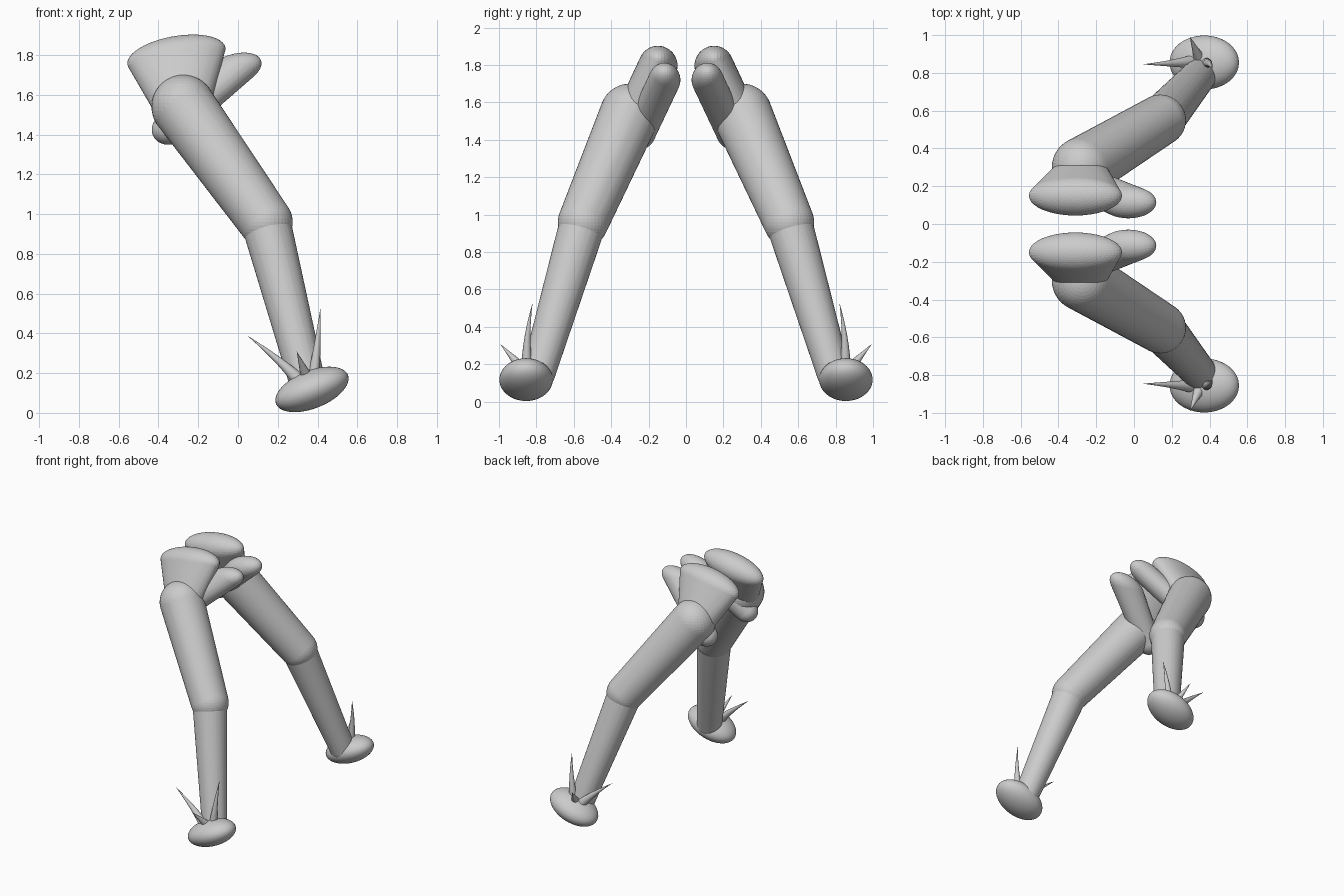
import bpy
import bmesh
from math import radians
from mathutils import Matrix, Vector

cube = bpy.data.objects.get("Cube")
if cube:
    bpy.data.objects.remove(cube, do_unlink=True)

# Single plain grey
grey = bpy.data.materials.new("plain_grey")
grey.use_nodes = True
grey.diffuse_color = (0.6, 0.6, 0.6, 1)
grey.node_tree.nodes["Principled BSDF"].inputs["Base Color"].default_value = (0.6, 0.6, 0.6, 1)


def finish(name, bm, side):
    """Turn a front-limb mesh into an object; side -1 mirrors it to the back."""
    if side < 0:
        bmesh.ops.scale(bm, vec=(1, -1, 1), verts=bm.verts)
    bmesh.ops.recalc_face_normals(bm, faces=bm.faces)
    mesh = bpy.data.meshes.new(name)
    bm.to_mesh(mesh)
    bm.free()
    mesh.materials.append(grey)
    obj = bpy.data.objects.new(name, mesh)
    bpy.context.collection.objects.link(obj)
    bpy.ops.object.select_all(action="DESELECT")
    obj.select_set(True)
    bpy.context.view_layer.objects.active = obj
    bpy.ops.object.shade_smooth_by_angle(angle=radians(40))


def ball(bm, centre, radii, tilt=0):
    """Ellipsoid, tilted so that its +x end rises."""
    matrix = (Matrix.Translation(centre) @ Matrix.Rotation(radians(-tilt), 4, "Y")
              @ Matrix.Diagonal((*radii, 1)))
    bmesh.ops.create_uvsphere(bm, u_segments=40, v_segments=24, radius=1, matrix=matrix)


def hull(name, side, *balls):
    """Smooth solid stretched around the given ellipsoids."""
    bm = bmesh.new()
    for b in balls:
        ball(bm, *b)
    if len(balls) > 1:
        result = bmesh.ops.convex_hull(bm, input=bm.verts)
        inner = {v for v in result["geom_interior"] if isinstance(v, bmesh.types.BMVert)}
        inner |= {v for v in bm.verts if not v.link_faces}
        bmesh.ops.delete(bm, geom=list(inner), context="VERTS")
    finish(name, bm, side)


def spike(name, side, base, middle, tip, width):
    """Slightly curved thorn: rings along a bent path, closing to a point."""
    bm = bmesh.new()
    p0, p1, p2 = Vector(base), Vector(middle), Vector(tip)
    steps, sides = 8, 16
    rings = []
    for i in range(steps):
        t = i / steps
        pos = p0 * (1 - t) ** 2 + p1 * 2 * t * (1 - t) + p2 * t * t
        along = (p1 - p0) * (1 - t) + (p2 - p1) * t
        turn = along.to_track_quat("Z", "Y").to_matrix().to_4x4()
        ring = bmesh.ops.create_circle(bm, segments=sides, radius=width * (1 - t),
                                       matrix=Matrix.Translation(pos) @ turn)
        rings.append(ring["verts"])
    for a, b in zip(rings, rings[1:]):
        for k in range(sides):
            n = (k + 1) % sides
            bm.faces.new((a[k], a[n], b[n], b[k]))
    point = bm.verts.new(p2)
    for k in range(sides):
        bm.faces.new((rings[-1][k], rings[-1][(k + 1) % sides], point))
    bm.faces.new(rings[0])
    finish(name, bm, side)


def even(r):
    return (r, r, r)


# Joint positions of the front limb
shoulder = (-0.275, -0.30, 1.54)
elbow = (0.14, -0.55, 0.96)
wrist = (0.35, -0.79, 0.15)

for label, side in (("front", 1), ("back", -1)):
    # Limb segments
    hull(label + "_upper_limb", side, (shoulder, even(0.16)), (elbow, even(0.135)))
    hull(label + "_lower_limb", side, (elbow, even(0.124)), (wrist, even(0.09)))
    # Flared muscles above the shoulder
    hull(label + "_shoulder_muscle", side,
         ((-0.31, -0.15, 1.795), (0.25, 0.105, 0.1), 10),
         ((-0.28, -0.27, 1.55), (0.145, 0.1, 0.1), 10))
    hull(label + "_chest_muscle", side,
         ((-0.03, -0.115, 1.72), (0.155, 0.085, 0.08), 20),
         ((-0.345, -0.25, 1.43), (0.09, 0.085, 0.08), 20))
    # Rounded foot and its three spikes
    hull(label + "_foot", side, ((0.372, -0.855, 0.118), (0.195, 0.143, 0.095), 22))
    spike(label + "_long_spike", side, (0.38, -0.85, 0.17), (0.40, -0.86, 0.34),
          (0.415, -0.82, 0.53), 0.032)
    spike(label + "_side_spike", side, (0.31, -0.86, 0.16), (0.22, -0.85, 0.26),
          (0.045, -0.845, 0.39), 0.036)
    spike(label + "_short_spike", side, (0.35, -0.87, 0.17), (0.325, -0.92, 0.23),
          (0.295, -0.995, 0.31), 0.034)
